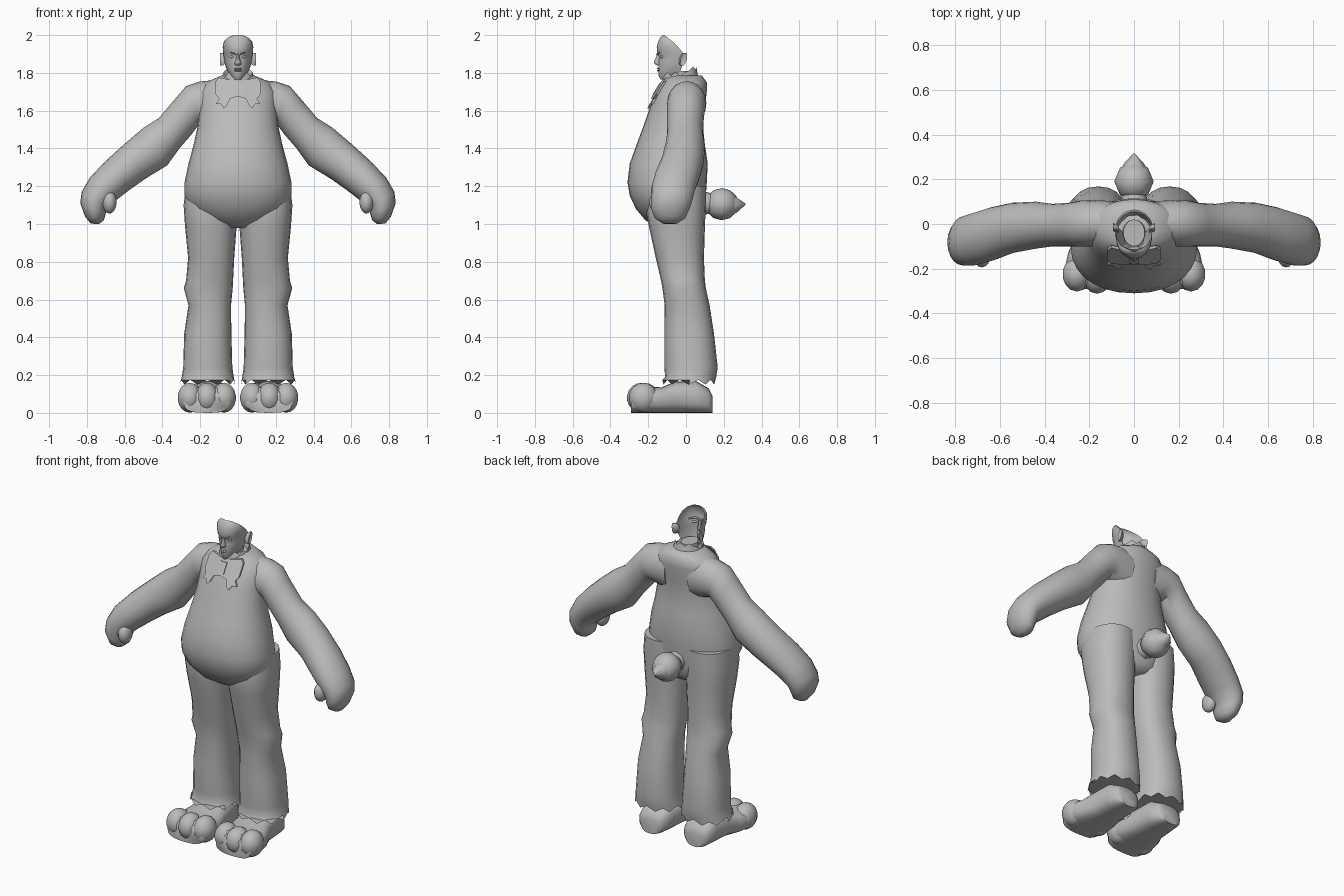
import bpy, bmesh, math
from mathutils import Vector

grey = bpy.data.materials.new("plain grey")
grey.diffuse_color = (0.5, 0.5, 0.5, 1)


def finish(name, bm, angle=60):
    bmesh.ops.recalc_face_normals(bm, faces=bm.faces)
    me = bpy.data.meshes.new(name)
    bm.to_mesh(me)
    bm.free()
    me.materials.append(grey)
    ob = bpy.data.objects.new(name, me)
    bpy.context.collection.objects.link(ob)
    bpy.ops.object.select_all(action='DESELECT')
    ob.select_set(True)
    bpy.context.view_layer.objects.active = ob
    bpy.ops.object.shade_smooth_by_angle(angle=math.radians(angle))
    return ob


def skin(name, rings, closed=True, caps=True, angle=60):
    """Bridge equal-length point rings into one surface."""
    bm = bmesh.new()
    vs = [[bm.verts.new(p) for p in r] for r in rings]
    n = len(vs[0])
    for a, b in zip(vs, vs[1:]):
        for i in range(n if closed else n - 1):
            j = (i + 1) % n
            bm.faces.new((a[i], a[j], b[j], b[i]))
    if caps:
        bm.faces.new(vs[0])
        bm.faces.new(vs[-1])
    return finish(name, bm, angle)


def oval(c, u, v, n=20, power=1.0):
    """Ellipse (or squarish ellipse when power < 1) about c with half axes u, v."""
    c, u, v = Vector(c), Vector(u), Vector(v)
    pts = []
    for i in range(n):
        t = 2 * math.pi * i / n
        a, b = math.cos(t), math.sin(t)
        pts.append(c + u * math.copysign(abs(a) ** power, a)
                   + v * math.copysign(abs(b) ** power, b))
    return pts


def level(z, x0, x1, y0, y1, **k):
    return oval(((x0 + x1) / 2, (y0 + y1) / 2, z), ((x1 - x0) / 2, 0, 0),
                (0, (y1 - y0) / 2, 0), **k)


def ball(name, c, r, seg=14, rings=9):
    bm = bmesh.new()
    bmesh.ops.create_uvsphere(bm, u_segments=seg, v_segments=rings, radius=1)
    for v in bm.verts:
        v.co = Vector([v.co[i] * r[i] + c[i] for i in range(3)])
    return finish(name, bm)


# Torso with round belly: z, half width, front y, back y
torso = [(0.98, .10, -.15, .06), (1.02, .19, -.215, .09), (1.08, .255, -.265, .10),
         (1.15, .283, -.298, .105), (1.22, .283, -.31, .11), (1.32, .262, -.298, .115),
         (1.42, .235, -.262, .10), (1.52, .213, -.225, .09), (1.62, .205, -.19, .10),
         (1.70, .205, -.155, .11), (1.75, .17, -.125, .11), (1.785, .09, -.10, .085)]
skin("torso", [level(z, -w, w, f, b, n=28, power=.92) for z, w, f, b in torso])

# Trouser leg: z, inner x, outer x, front y, back y
leg = [(1.20, .01, .275, -.19, .105), (1.10, .002, .288, -.215, .105),
       (0.98, .008, .28, -.195, .10), (0.82, .02, .264, -.16, .095), (0.70, .026, .275, -.132, .10),
       (0.66, .028, .287, -.125, .105), (0.57, .037, .262, -.113, .125),
       (0.42, .035, .285, -.115, .148), (0.24, .03, .29, -.115, .168), (0.19, .022, .298, -.11, .16)]
# Foot: y, inner x, outer x, top z
foot = [(.14, .10, .21, .09), (.12, .07, .24, .13), (.05, .05, .255, .17), (-.06, .04, .265, .165),
        (-.13, .025, .295, .135), (-.20, .018, .31, .14), (-.26, .025, .305, .135),
        (-.29, .05, .285, .10)]
# Arm: upper x, z, lower x, z, front y, back y
arm = [(.08, 1.765, .08, 1.50, -.09, .10), (.20, 1.755, .16, 1.52, -.10, .108),
       (.275, 1.73, .20, 1.535, -.10, .105), (.335, 1.66, .245, 1.475, -.10, .095),
       (.42, 1.56, .31, 1.40, -.10, .09), (.50, 1.51, .375, 1.31, -.11, .10),
       (.60, 1.425, .49, 1.24, -.13, .095), (.70, 1.335, .575, 1.18, -.165, .075),
       (.785, 1.245, .64, 1.13, -.185, .05), (.828, 1.17, .69, 1.09, -.185, .035),
       (.835, 1.11, .70, 1.055, -.185, .02), (.81, 1.04, .71, 1.02, -.165, -.005),
       (.78, 1.002, .735, 1.0, -.12, -.05)]

for s, side in ((1, "left"), (-1, "right")):
    rings = []
    for z, a, b, f, k in leg:
        rings.append(level(z, *sorted((s * a, s * b)), f, k, power=.88))
    # Jagged flared cuff
    hem = level(.15, *sorted((s * .016, s * .308)), -.125, .155, power=.88)
    rings.append([p + Vector((0, 0, .025 * (i % 2))) for i, p in enumerate(hem)])
    skin(side + "_leg", rings)

    rings = []
    for y, a, b, t in foot:
        rings.append(oval((s * (a + b) / 2, y, t / 2), ((b - a) / 2, 0, 0),
                          (0, 0, t / 2), power=.72))
    skin(side + "_foot", rings)
    for i, (x, y) in enumerate(((.075, -.22), (.165, -.235), (.255, -.225))):
        ball(f"{side}_toe_{i + 1}", (s * x, y, .08), (.066, .078, .079))

    rings = []
    for ux, uz, lx, lz, f, k in arm:
        rings.append(oval((s * (ux + lx) / 2, (f + k) / 2, (uz + lz) / 2),
                          (s * (ux - lx) / 2, 0, (uz - lz) / 2), (0, (k - f) / 2, 0)))
    skin(side + "_arm", rings)
    ball(side + "_thumb", (s * .68, -.145, 1.115), (.038, .05, .06))

# Tail: stub, low-sided puff and pointed tuft
ball("tail_puff", (0, .19, 1.105), (.088, .088, .085), 8, 6)
skin("tail_stub", [oval((0, y, 1.11), (r, 0, 0), (0, 0, r), 8)
                   for y, r in ((.06, .07), (.15, .05))])
skin("tail_tuft", [oval((0, y, z), (r, 0, 0), (0, 0, r), 6)
                   for y, z, r in ((.21, 1.10, .075), (.27, 1.10, .045), (.315, 1.105, .004))])

# Neck and jagged collar, standing higher at the back
skin("neck", [level(z, -w, w, f, .02) for z, w, f in
              ((1.72, .06, -.10), (1.78, .052, -.10), (1.81, .048, -.10))])
rings = []
for z, w, f, b, jag in ((1.75, .095, -.125, .075, 0), (1.775, .088, -.125, .065, 0),
                        (1.785, .08, -.115, .055, .018), (1.76, .06, -.09, .03, 0)):
    ring = level(z, -w, w, f, b)
    rings.append([p + Vector((0, 0, jag * (i % 2) + (.03 if jag and p.y > 0 else 0)))
                  for i, p in enumerate(ring)])
skin("collar", rings, caps=False, angle=35)

# Face mask, open at the back: z, half width, front y, rear edge y
mask = [(1.765, .022, -.135, -.09), (1.785, .042, -.145, -.05), (1.81, .056, -.147, -.03),
        (1.835, .066, -.146, -.02), (1.86, .072, -.147, -.016), (1.885, .076, -.142, -.013),
        (1.905, .079, -.154, -.015), (1.935, .081, -.155, -.04), (1.965, .075, -.148, -.07),
        (1.985, .058, -.138, -.095), (1.995, .038, -.13, -.108), (2.0, .015, -.122, -.117)]
rings = []
for z, w, f, b in mask:
    arc = [math.pi * (i / 16 - .5) for i in range(17)]
    rings.append([Vector((w * math.sin(t), b - (b - f) * math.cos(t) ** .8
                          if abs(t) < 1.57 else b, z)) for t in arc])
skin("face", rings, closed=False, caps=False)

# Nose, lips, eyes, brows and ears
skin("nose", [level(z, -w, w, f, -.125, n=8) for z, w, f in
              ((1.838, .01, -.15), (1.846, .019, -.165), (1.858, .015, -.17),
               (1.88, .009, -.16), (1.905, .008, -.152))])
for i, z in enumerate((1.812, 1.822)):
    ball(("lower", "upper")[i] + "_lip", (0, -.143, z), (.022, .011, .005), 10, 6)
for s, side in ((1, "left"), (-1, "right")):
    ball(side + "_eye", (s * .031, -.127, 1.886), (.014, .012, .007), 10, 6)
    skin(side + "_brow", [oval((s * x, y, z), (0, .008, 0), (0, 0, .005), 6)
                          for x, y, z in ((.012, -.15, 1.899), (.035, -.138, 1.908),
                                          (.058, -.112, 1.906))])
    skin(side + "_ear", [oval((s * x, y, 1.872), (0, .017 * k, 0), (0, .008 * k, .036 * k), 10)
                         for x, y, k in ((.066, -.025, .7), (.082, -.02, .95),
                                         (.095, -.012, 1), (.09, -.01, .6))])


# Bow tie: thin plates leaning along the chest
def plate(name, outline, lift):
    layers = []
    for d in (0, .012):
        layers.append([Vector((x, -.195 + (z - 1.62) * .62 - lift - d + abs(x) * .12, z))
                       for x, z in outline])
    return skin(name, layers, angle=30)


for s, side in ((1, "left"), (-1, "right")):
    plate(side + "_bow_loop", [(s * x, z) for x, z in
          ((0, 1.675), (.05, 1.662), (.10, 1.662), (.118, 1.685), (.118, 1.755),
           (.10, 1.775), (.05, 1.765), (0, 1.755))], .008)
    plate(side + "_bow_tail", [(s * x, z) for x, z in
          ((.035, 1.68), (.085, 1.685), (.118, 1.635), (.09, 1.635), (.075, 1.612),
           (.06, 1.625))], .002)
plate("bow_knot", [(-.022, 1.685), (.022, 1.685), (.022, 1.745), (-.022, 1.745)], .014)
